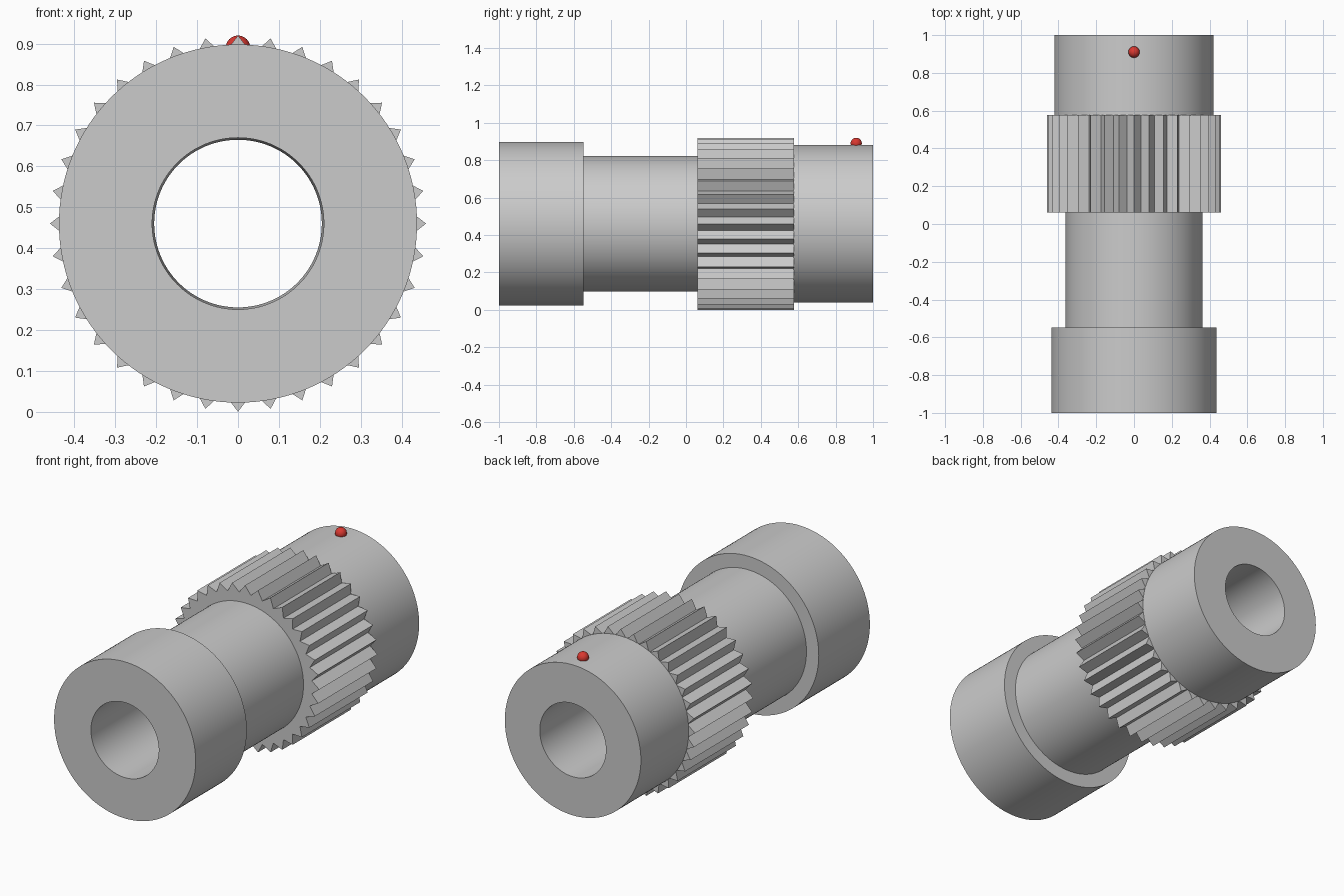
import bpy, bmesh, math

if "Cube" in bpy.data.objects:
    bpy.data.objects.remove(bpy.data.objects["Cube"])

AXIS_Z = 0.46      # height of the shaft axis
TEETH = 36


def ring_solid(name, rings):
    """Join successive closed loops of (x, y, z) points into a ring-shaped solid."""
    bm = bmesh.new()
    loops = [[bm.verts.new(p) for p in ring] for ring in rings]
    n = len(loops[0])
    for k, a in enumerate(loops):
        b = loops[(k + 1) % len(loops)]
        for i in range(n):
            j = (i + 1) % n
            bm.faces.new((a[i], a[j], b[j], b[i]))
    bmesh.ops.recalc_face_normals(bm, faces=bm.faces)
    mesh = bpy.data.meshes.new(name)
    bm.to_mesh(mesh)
    bm.free()
    obj = bpy.data.objects.new(name, mesh)
    bpy.context.collection.objects.link(obj)
    return obj


def loop(y, radii, n):
    """Closed loop round the shaft axis, cycling through the given radii."""
    points = []
    for i in range(n):
        a = 2 * math.pi * i / n
        r = radii[i % len(radii)]
        points.append((r * math.sin(a), y, AXIS_Z + r * math.cos(a)))
    return points


def smooth(obj, degrees=30):
    bpy.ops.object.select_all(action='DESELECT')
    obj.select_set(True)
    bpy.context.view_layer.objects.active = obj
    bpy.ops.object.shade_smooth_by_angle(angle=math.radians(degrees))


# Stepped hollow shaft: front collar, neck, rear collar, bore
profile = [(0.21, -1), (0.438, -1), (0.438, -0.548), (0.362, -0.548),
           (0.362, 0.575), (0.421, 0.575), (0.421, 1), (0.205, 1)]
shaft = ring_solid("hollow_shaft", [loop(y, [r], 128) for r, y in profile])
smooth(shaft)

# Toothed ring with pointed teeth
tooth = [0.46, 0.415]
gear = ring_solid("toothed_ring", [
    loop(0.062, [0.35], TEETH * 2), loop(0.062, tooth, TEETH * 2),
    loop(0.577, tooth, TEETH * 2), loop(0.577, [0.35], TEETH * 2)])
smooth(gear)

# Red marker bead on the rear collar
bpy.ops.mesh.primitive_uv_sphere_add(segments=32, ring_count=16, radius=0.03,
                                     location=(0, 0.91, 0.89))
bead = bpy.context.object
bead.name = "marker_bead"
bpy.ops.object.shade_smooth()
red = bpy.data.materials.new("red")
red.diffuse_color = (0.7, 0.04, 0.03, 1)
red.use_nodes = True
red.node_tree.nodes["Principled BSDF"].inputs["Base Color"].default_value = red.diffuse_color
bead.data.materials.append(red)
